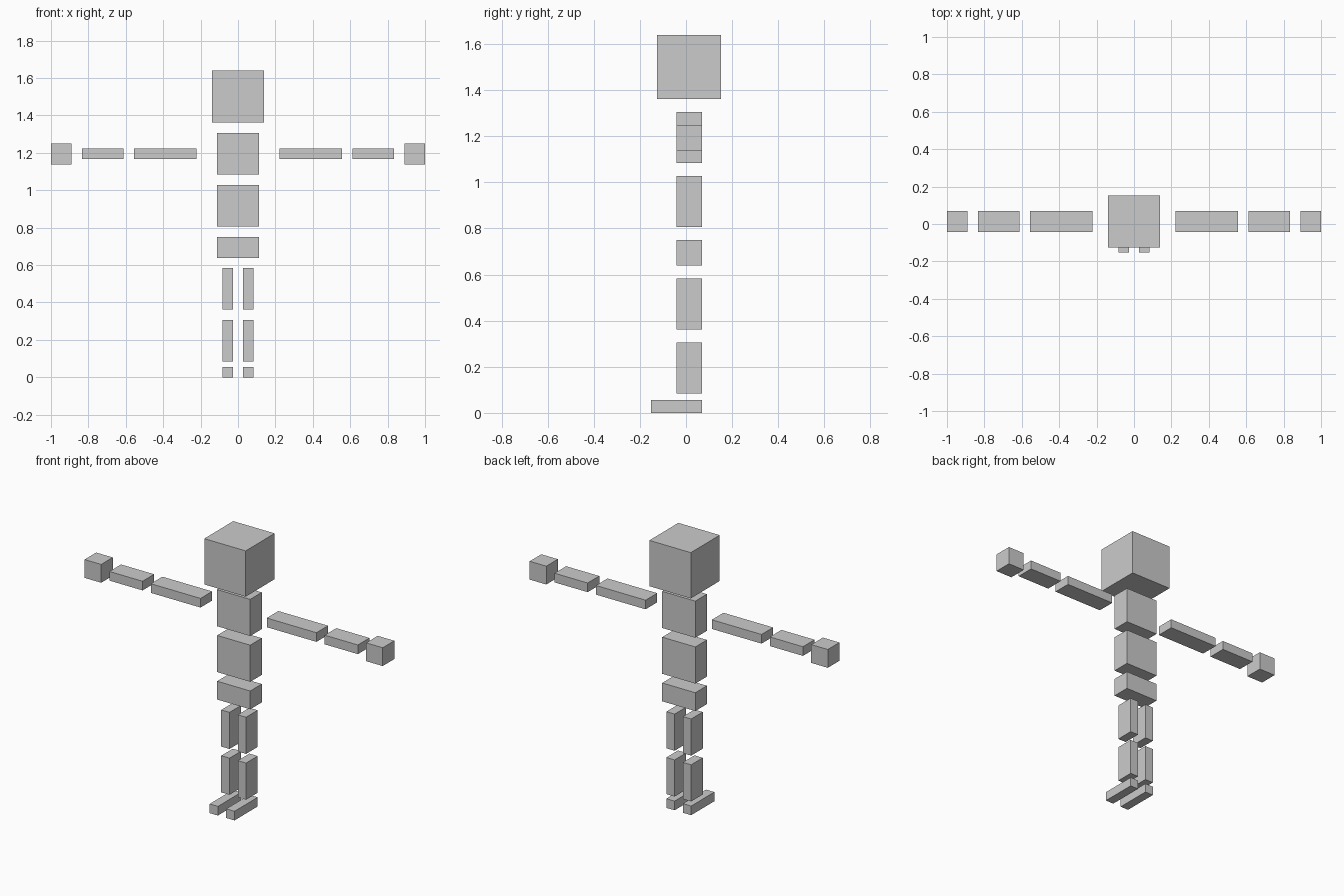
import bpy

if "Cube" in bpy.data.objects:
    bpy.data.objects.remove(bpy.data.objects["Cube"])

U = 2 / 72  # the figure is laid out on a grid of 72 units across its arm span


def box(name, x, y, z, mirrored=False):
    """Box from (min, max) ranges in grid units, optionally mirrored across x = 0."""
    ranges = (x, y, z)
    bpy.ops.mesh.primitive_cube_add(size=1)
    ob = bpy.context.object
    ob.name = ob.data.name = name
    for v in ob.data.vertices:
        v.co = [((lo + hi) / 2 + c * (hi - lo)) * U for c, (lo, hi) in zip(v.co, ranges)]
    if mirrored:
        ob.modifiers.new("Mirror", 'MIRROR').use_mirror_merge = False
    return ob


BODY_Y = (-1.5, 2.5)

# Head and torso
box("head", (-5, 5), (-4.5, 5.5), (49, 59))
box("chest", (-4, 4), BODY_Y, (39, 47))
box("abdomen", (-4, 4), BODY_Y, (29, 37))
box("pelvis", (-4, 4), BODY_Y, (23, 27))

# Arms
box("upper_arms", (8, 20), BODY_Y, (42, 44), mirrored=True)
box("forearms", (22, 30), BODY_Y, (42, 44), mirrored=True)
box("hands", (32, 36), BODY_Y, (41, 45), mirrored=True)

# Legs, with the feet reaching forward
box("thighs", (1, 3), BODY_Y, (13, 21), mirrored=True)
box("shins", (1, 3), BODY_Y, (3, 11), mirrored=True)
box("feet", (1, 3), (-5.5, 2.5), (0, 2), mirrored=True)
